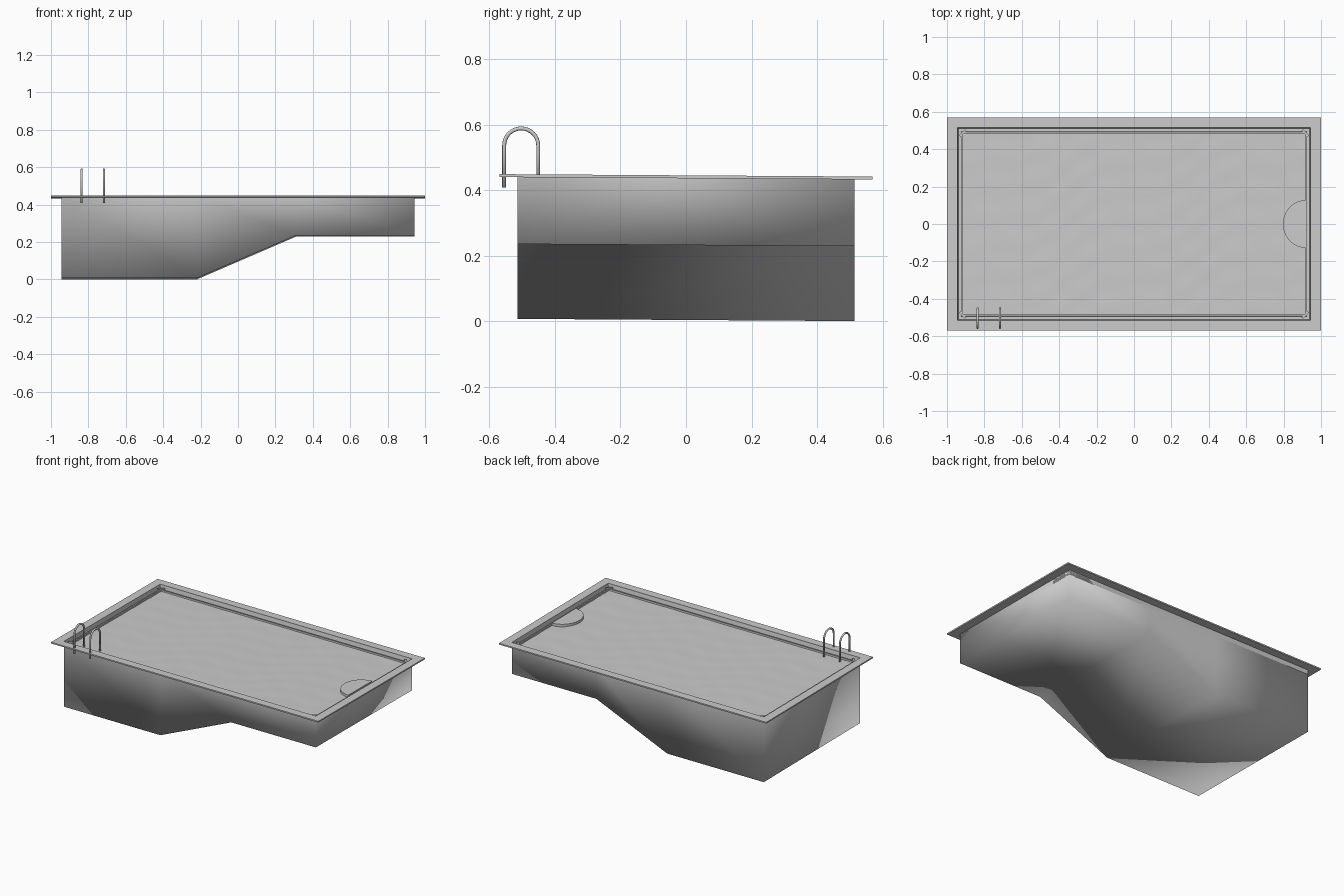
import bpy, bmesh, math
from mathutils import Vector

cube = bpy.data.objects.get("Cube")
if cube:
    bpy.data.objects.remove(cube, do_unlink=True)

grey = bpy.data.materials.new("plain_grey")
grey.use_nodes = True
grey.diffuse_color = (0.6, 0.6, 0.6, 1)
grey.node_tree.nodes["Principled BSDF"].inputs["Base Color"].default_value = (0.6, 0.6, 0.6, 1)

TILT = 0.0065          # the whole pool leans slightly towards the back
HX, HY = 0.943, 0.515  # half size of the basin


def finish(name, bm, smooth=False):
    """Recalculate normals, lean the part and turn it into an object."""
    bmesh.ops.recalc_face_normals(bm, faces=bm.faces)
    for v in bm.verts:
        v.co.z -= TILT * v.co.y
    for f in bm.faces:
        f.smooth = smooth
    mesh = bpy.data.meshes.new(name)
    bm.to_mesh(mesh)
    bm.free()
    mesh.materials.append(grey)
    ob = bpy.data.objects.new(name, mesh)
    bpy.context.collection.objects.link(ob)
    return ob


def rect_sweep(name, profile, closed=True):
    """Sweep (half x, half y, z) profile points round a rectangle."""
    bm = bmesh.new()
    rings = [[bm.verts.new((sx * x, sy * y, z))
              for sx, sy in ((-1, -1), (1, -1), (1, 1), (-1, 1))]
             for x, y, z in profile]
    pairs = list(zip(rings, rings[1:]))
    if closed:
        pairs.append((rings[-1], rings[0]))
    for a, b in pairs:
        for i in range(4):
            j = (i + 1) % 4
            bm.faces.new((a[i], a[j], b[j], b[i]))
    return finish(name, bm)


# Basin shell: deep end, slope and shallow end, softly shaded as one skin
bm = bmesh.new()
rows = []
for x, z in ((-HX, 0.0035), (-0.22, 0.0035), (0.31, 0.232), (HX, 0.232)):
    rows.append([bm.verts.new(p) for p in ((x, -HY, 0.438), (x, -HY, z),
                                          (x, HY, z), (x, HY, 0.438))])
for a, b in zip(rows, rows[1:]):
    for i in range(3):
        bm.faces.new((a[i], a[i + 1], b[i + 1], b[i]))
for end in (rows[0], rows[-1]):
    bm.faces.new(end)
basin = finish("basin_shell", bm, True)
# the open skin must face outwards
if basin.data.polygons[1].normal.z > 0:
    basin.data.flip_normals()

# Flat coping round the edge
rect_sweep("coping", [(1, 0.57, 0.436), (1, 0.57, 0.445),
                      (HX, HY, 0.445), (HX, HY, 0.436)])

# Overflow gutter with a low lip next to the water
rect_sweep("gutter", [(HX, HY, 0.44), (HX - 0.004, HY - 0.004, 0.416),
                      (0.926, 0.495, 0.416), (0.924, 0.493, 0.426),
                      (0.915, 0.484, 0.426), (0.913, 0.482, 0.405),
                      (HX, HY, 0.405)])

# Small diagonal blocks in the gutter corners
for sx in (-1, 1):
    for sy in (-1, 1):
        bm = bmesh.new()
        bmesh.ops.create_cube(bm, size=1)
        bmesh.ops.scale(bm, vec=(0.045, 0.012, 0.025), verts=bm.verts)
        turn = math.radians(-45 * sx * sy)
        for v in bm.verts:
            x, y = v.co.x, v.co.y
            v.co = Vector((x * math.cos(turn) - y * math.sin(turn) + sx * 0.915,
                           x * math.sin(turn) + y * math.cos(turn) + sy * 0.487,
                           v.co.z + 0.421))
        finish("corner_block", bm)

# Water with a faint ripple
bm = bmesh.new()
bmesh.ops.create_grid(bm, x_segments=80, y_segments=46, size=1)
for v in bm.verts:
    x, y = v.co.x * 0.916, v.co.y * 0.486
    ripple = math.sin(23 * x + 31 * y) + math.sin(41 * y - 17 * x + 2 * math.sin(9 * x))
    v.co = Vector((x, y, 0.416 + 0.0004 * ripple))
finish("water", bm, True)

# Half-round step at the shallow end
bm = bmesh.new()
arc = [math.pi / 2 + math.pi * i / 24 for i in range(25)]
face = bm.faces.new([bm.verts.new((0.915 + 0.118 * math.cos(a),
                                   0.127 * math.sin(a), 0.41)) for a in arc])
top = bmesh.ops.extrude_face_region(bm, geom=[face])["geom"]
bmesh.ops.translate(bm, vec=(0, 0, 0.023),
                    verts=[g for g in top if isinstance(g, bmesh.types.BMVert)])
finish("half_round_step", bm)

# Two arched handrails over the front edge of the deep end
RADIUS, MID, SIDES = 0.052, -0.503, 10
path = [(MID - RADIUS, 0.405, 0.0)]
for i in range(17):
    a = math.pi * i / 16
    path.append((MID - RADIUS * math.cos(a), 0.533 + RADIUS * math.sin(a), a))
path.append((MID + RADIUS, 0.405, math.pi))
for x in (-0.836, -0.717):
    bm = bmesh.new()
    rings = []
    for y, z, a in path:
        ring = []
        for k in range(SIDES):
            t = 2 * math.pi * k / SIDES
            out = 0.006 * math.cos(t)
            ring.append(bm.verts.new((x + 0.006 * math.sin(t),
                                      y - out * math.cos(a), z + out * math.sin(a))))
        rings.append(ring)
    for a, b in zip(rings, rings[1:]):
        for k in range(SIDES):
            n = (k + 1) % SIDES
            bm.faces.new((a[k], a[n], b[n], b[k]))
    for cap in (rings[0], rings[-1]):
        bm.faces.new(cap)
    finish("handrail", bm, True)
